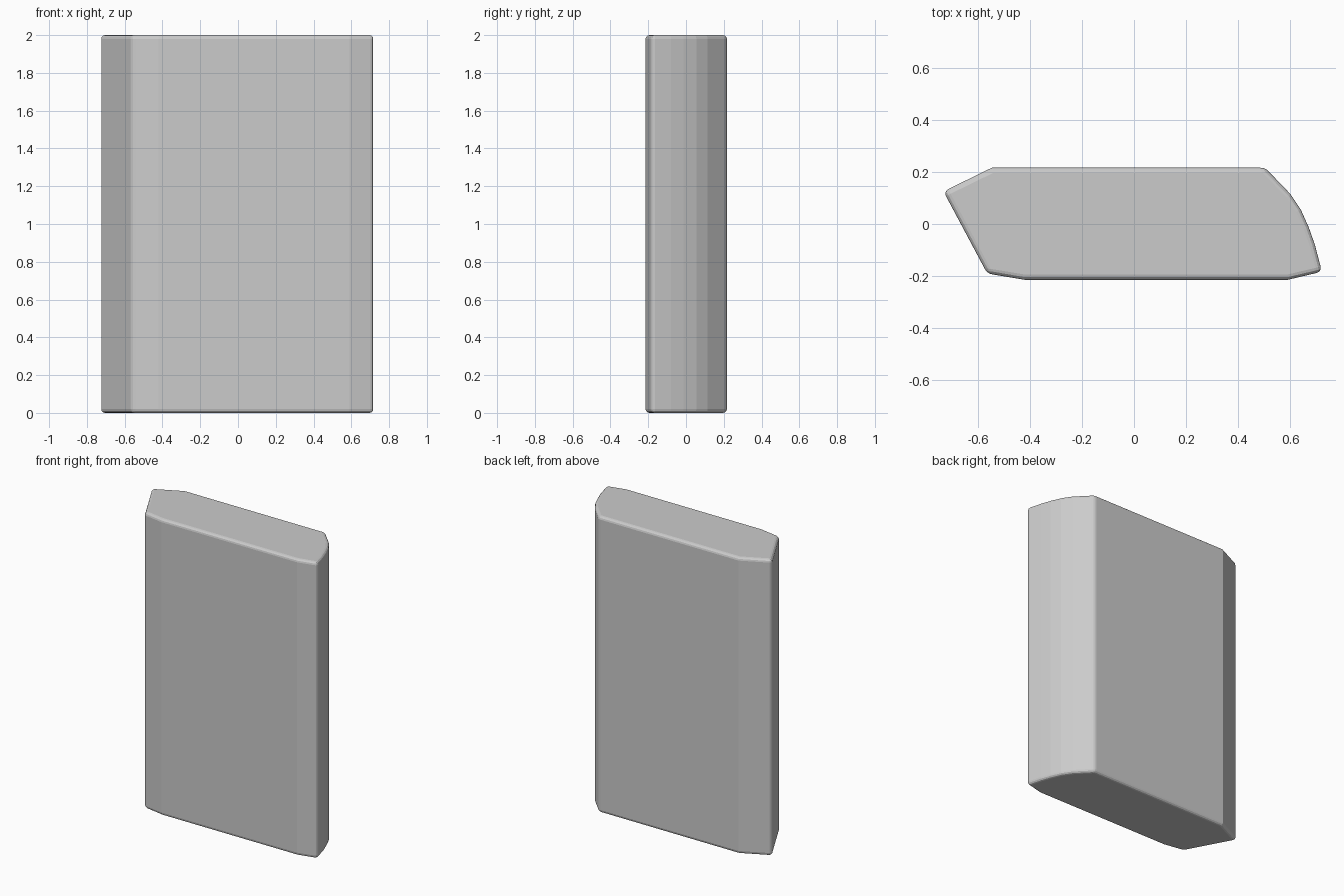
import bpy, bmesh, math

if "Cube" in bpy.data.objects:
    bpy.data.objects.remove(bpy.data.objects["Cube"])

# Outline of the slab seen from above, counter-clockwise
outline = [(-0.563, -0.19), (-0.42, -0.214), (0.59, -0.214), (0.721, -0.183),
           (0.694, -0.08), (0.670, -0.012), (0.640, 0.055), (0.60, 0.115),
           (0.503, 0.216), (-0.545, 0.216), (-0.731, 0.125)]
HEIGHT = 2.0

# Extrude the outline upward
bm = bmesh.new()
base = bm.faces.new([bm.verts.new((x, y, 0)) for x, y in outline])
top = bmesh.ops.extrude_face_region(bm, geom=[base], use_keep_orig=True)
for v in top["geom"]:
    if isinstance(v, bmesh.types.BMVert):
        v.co.z = HEIGHT
bmesh.ops.recalc_face_normals(bm, faces=bm.faces)

# Round the rims and the sharp upright corners, leaving the shallow bends crisp
sharp = [e for e in bm.edges if e.calc_face_angle(0) > math.radians(30)]
bmesh.ops.bevel(bm, geom=sharp, offset=0.02, offset_type='OFFSET', segments=3,
                profile=0.5, affect='EDGES', clamp_overlap=True)

mesh = bpy.data.meshes.new("slab")
bm.to_mesh(mesh)
bm.free()
slab = bpy.data.objects.new("slab", mesh)
bpy.context.collection.objects.link(slab)
